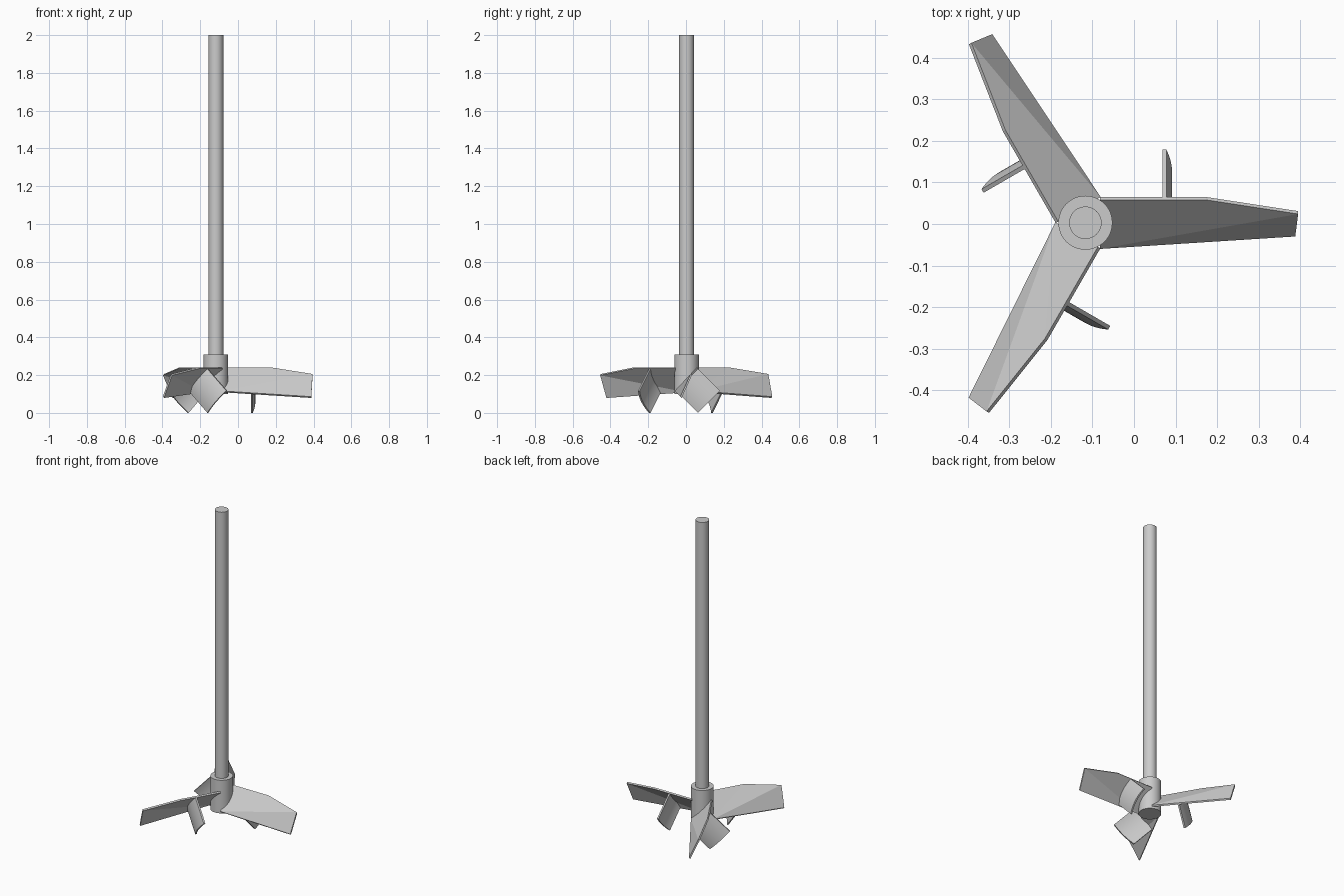
import bpy
import bmesh
from math import radians
from mathutils import Matrix, Vector

cube = bpy.data.objects.get("Cube")
if cube:
    bpy.data.objects.remove(cube, do_unlink=True)

AXIS = Vector((-0.117, 0.003, 0))

steel = bpy.data.materials.new("grey steel")
steel.use_nodes = True
GREY = (0.6, 0.6, 0.6, 1)
steel.diffuse_color = GREY
steel.node_tree.nodes["Principled BSDF"].inputs["Base Color"].default_value = GREY


def finish(name, bm, angle=0, smooth=True):
    """Turn a bmesh into an object placed around the shaft axis."""
    bmesh.ops.recalc_face_normals(bm, faces=bm.faces)
    mesh = bpy.data.meshes.new(name)
    bm.to_mesh(mesh)
    bm.free()
    mesh.materials.append(steel)
    obj = bpy.data.objects.new(name, mesh)
    bpy.context.collection.objects.link(obj)
    obj.location = AXIS
    obj.rotation_euler.z = radians(angle)
    if smooth:
        bpy.ops.object.select_all(action='DESELECT')
        obj.select_set(True)
        bpy.context.view_layer.objects.active = obj
        bpy.ops.object.shade_smooth_by_angle(angle=radians(30))
    return obj


def cylinder(name, radius, low, high):
    bm = bmesh.new()
    bmesh.ops.create_cone(bm, cap_ends=True, segments=48, radius1=radius,
                          radius2=radius, depth=high - low,
                          matrix=Matrix.Translation((0, 0, (low + high) / 2)))
    return finish(name, bm)


def blade(name, angle):
    """Pitched plate with a clipped, twisted tip."""
    root_low, tip_low = (0.035, -0.063, 0.116), (0.505, -0.033, 0.086)
    tip_top, kink, root_top = (0.512, 0.021, 0.206), (0.29, 0.055, 0.241), (0.035, 0.055, 0.241)
    outline = [Vector(p) for p in (root_low, tip_low, tip_top, kink, root_top)]
    thickness = Vector((0, 0.007, -0.007))
    bm = bmesh.new()
    front = [bm.verts.new(p) for p in outline]
    back = [bm.verts.new(p + thickness) for p in outline]
    for side in (front, back):
        for i in (1, 2, 3):
            bm.faces.new((side[0], side[i], side[i + 1]))
    for i in range(5):
        j = (i + 1) % 5
        bm.faces.new((front[i], front[j], back[j], back[i]))
    return finish(name, bm, angle, smooth=False)


def fin(name, angle, steps=14):
    """Bowed plate standing square on the back of a blade."""
    base_low, base_top = Vector((0, -0.048, 0.11)), Vector((0, 0.06, 0.233))
    end_low, end_top = Vector((0, 0.06, 0)), Vector((0, 0.176, 0.117))
    bm = bmesh.new()
    rows = []
    for i in range(steps + 1):
        t = i / steps
        bow = 1 - (2 * t - 1) ** 2
        base = base_low.lerp(base_top, t) + Vector((0, -0.006, 0.006)) * bow
        end = end_low.lerp(end_top, t)
        inner = Vector((0.185 + 0.014 * bow, 0, 0))
        outer = inner + Vector((0.01, 0, 0))
        rows.append([bm.verts.new(p) for p in
                     (base + inner, end + inner, end + outer, base + outer)])
    for a, b in zip(rows, rows[1:]):
        for k in range(4):
            n = (k + 1) % 4
            bm.faces.new((a[k], a[n], b[n], b[k]))
    bm.faces.new(rows[0])
    bm.faces.new(rows[-1])
    return finish(name, bm, angle)


# Shaft and hub
cylinder("shaft", 0.039, 0.15, 2.0)
cylinder("hub", 0.065, 0.1, 0.31)

# Three blades, each with a fin behind it
for number in range(3):
    blade(f"blade_{number + 1}", number * 120)
    fin(f"fin_{number + 1}", number * 120)
